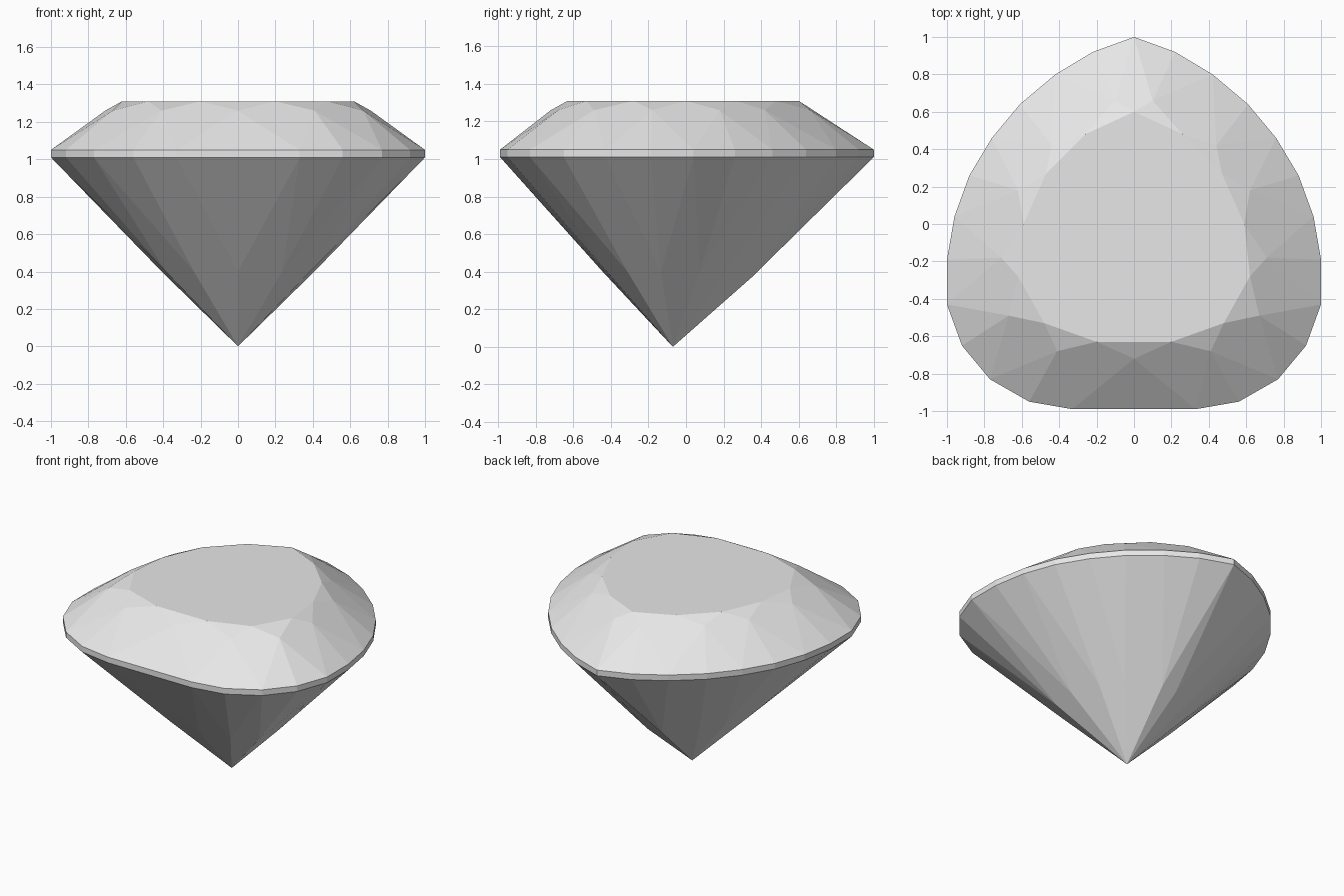
import bpy
import bmesh

# Remove the default cube
if "Cube" in bpy.data.objects:
    bpy.data.objects.remove(bpy.data.objects["Cube"], do_unlink=True)

GIRDLE_LOW, GIRDLE_TOP, STAR_Z, TABLE_Z = 1.01, 1.05, 1.26, 1.31
CULET = (0, -0.07, 0)

# Half outlines of the pear shape, from the rear tip round to the front
girdle_half = [(0, 1), (.22, .92), (.42, .8), (.61, .64), (.76, .46),
               (.88, .26), (.96, .04), (1, -.19), (1, -.43), (.92, -.65),
               (.77, -.83), (.56, -.95), (.33, -.99)]
table_half = [(0, .6), (.26, .48), (.47, .27), (.59, 0), (.62, -.28),
              (.48, -.53), (.2, -.63)]
star_half = [(.1, .66), (.44, .42), (.62, .18), (.71, -.18), (.67, -.49),
             (.41, -.68), (0, -.72)]


def mirror_ring(half):
    """Close a half outline by mirroring every point that is off the axis."""
    return half + [(-x, y) for x, y in reversed(half) if x > 0]


def stone_material():
    mat = bpy.data.materials.new("pale grey stone")
    colour = (0.8, 0.8, 0.8, 1)
    mat.use_nodes = True
    mat.diffuse_color = colour
    mat.node_tree.nodes["Principled BSDF"].inputs["Base Color"].default_value = colour
    return mat


bm = bmesh.new()


def add_ring(points, z):
    return [bm.verts.new((x, y, z)) for x, y in points]


girdle = mirror_ring(girdle_half)
stars = mirror_ring(star_half)
top = add_ring(girdle, GIRDLE_TOP)
low = add_ring(girdle, GIRDLE_LOW)
table = add_ring(mirror_ring(table_half), TABLE_Z)
star = add_ring(stars, STAR_Z)
culet = bm.verts.new(CULET)

# Pavilion facet points lie below the star points, partway to the culet
pavilion = add_ring([(x * .575, CULET[1] + (y - CULET[1]) * .575) for x, y in stars], .4)
pavilion[0].co.z = pavilion[-1].co.z = .37

n, count = len(girdle), len(table)
front = count // 2          # the front facet spans a single girdle edge


def girdle_index(k):
    """Girdle corner that meets main facet k."""
    return (2 * k if k <= front else 2 * k - 1) % n


# Table and girdle band
bm.faces.new(table)
for i in range(n):
    j = (i + 1) % n
    bm.faces.new((low[i], low[j], top[j], top[i]))

for k in range(count):
    nxt = (k + 1) % count
    g = girdle_index(k)
    # Star facet, and kite facets of crown and pavilion
    bm.faces.new((table[k], table[nxt], star[k]))
    bm.faces.new((table[k], star[k], top[g], star[k - 1]))
    bm.faces.new((culet, pavilion[k - 1], low[g], pavilion[k]))
    # Half facets along both sides of the girdle
    for step in range(1 if k == front else 2):
        a, b = (g + step) % n, (g + step + 1) % n
        bm.faces.new((star[k], top[b], top[a]))
        bm.faces.new((pavilion[k], low[a], low[b]))

bmesh.ops.recalc_face_normals(bm, faces=bm.faces)
mesh = bpy.data.meshes.new("pear_cut_gem")
bm.to_mesh(mesh)
bm.free()
mesh.materials.append(stone_material())
gem = bpy.data.objects.new("pear_cut_gem", mesh)
bpy.context.collection.objects.link(gem)
